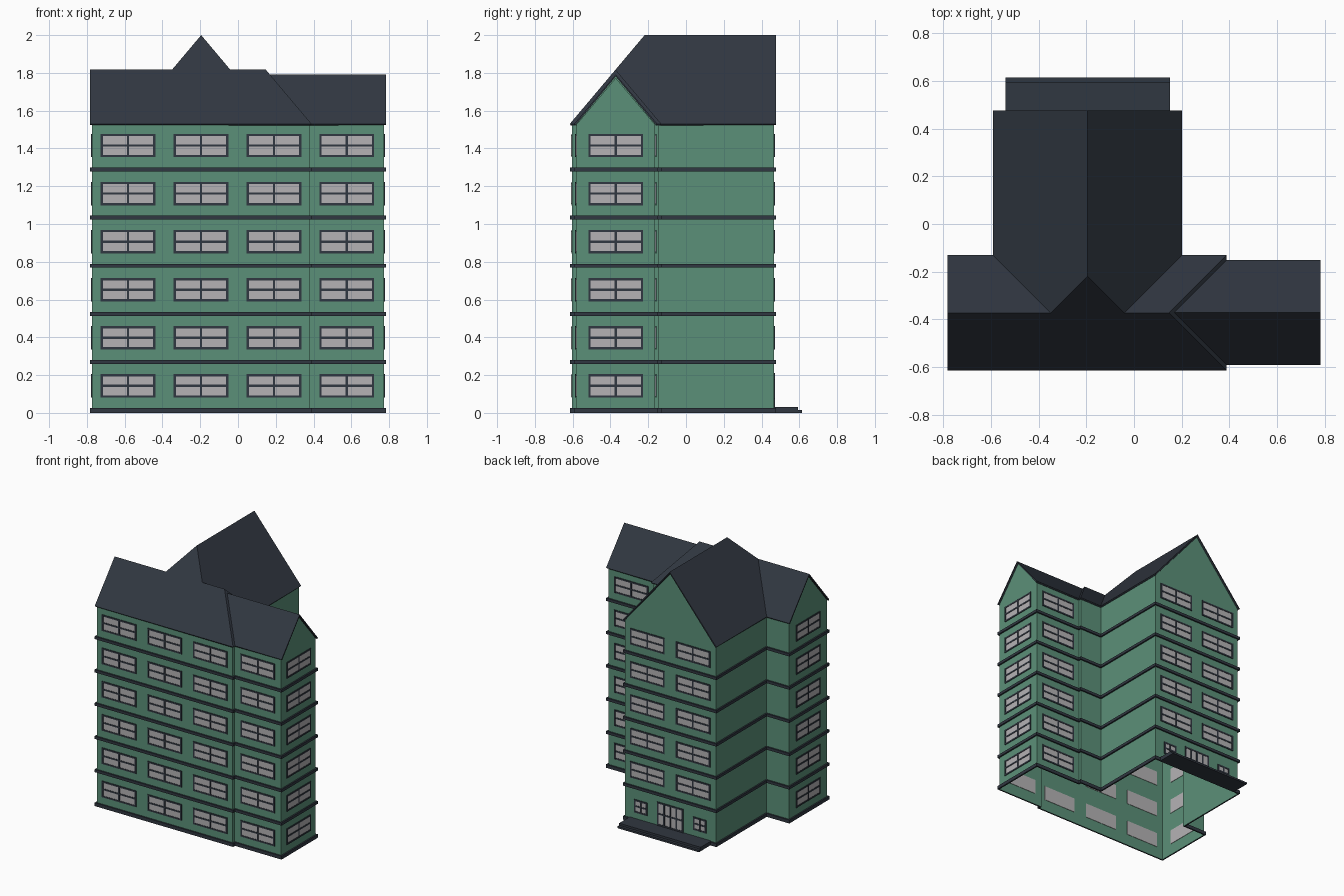
import bpy, bmesh
from math import radians
from mathutils import Matrix, Vector

if "Cube" in bpy.data.objects:
    bpy.data.objects.remove(bpy.data.objects["Cube"])


def material(name, rgb):
    m = bpy.data.materials.new(name)
    m.diffuse_color = (*rgb, 1)
    m.use_nodes = True
    m.node_tree.nodes["Principled BSDF"].inputs["Base Color"].default_value = m.diffuse_color
    return m


GREEN = material("green_wall", (0.105, 0.28, 0.19))
DARK = material("dark_slate", (0.03, 0.038, 0.052))
PANE = material("pane_grey", (0.46, 0.45, 0.46))


def finish(bm, name, mat):
    me = bpy.data.meshes.new(name)
    bm.to_mesh(me)
    bm.free()
    me.materials.append(mat)
    ob = bpy.data.objects.new(name, me)
    bpy.context.collection.objects.link(ob)
    return ob


def face(bm, pts):
    return bm.faces.new([bm.verts.new(p) for p in pts])


def box(bm, lo, hi, mat=Matrix()):
    lo, hi = Vector(lo), Vector(hi)
    m = mat @ Matrix.Translation((lo + hi) / 2) @ Matrix.Diagonal((*(hi - lo), 1))
    bmesh.ops.create_cube(bm, size=1, matrix=m)


# Plan: main bar, narrower right bay, rear wing
MX0, MX1, MY0, MY1 = -0.772, 0.378, -0.604, -0.142
RX1, RY0, RY1 = 0.772, -0.581, -0.163
WX0, WX1, WY1 = -0.58, 0.19, 0.466
OVER, TOP, FLOOR = 0.011, 1.525, 0.2545
OUTLINE = [(MX0, MY0), (MX1, MY0), (MX1, RY0), (RX1, RY0), (RX1, RY1), (MX1, RY1),
           (MX1, MY1), (WX1, MY1), (WX1, WY1), (WX0, WY1), (WX0, MY1), (MX0, MY1)]


def offset(d):
    out, n = [], len(OUTLINE)
    for i in range(n):
        a, b, c = (Vector(OUTLINE[(i + k) % n]) for k in (-1, 0, 1))
        e, f = (b - a).normalized(), (c - b).normalized()
        out.append(b + d * (Vector((e.y, -e.x)) + Vector((f.y, -f.x))))
    return out


# Roof slopes: hips where the volumes meet, gables at the outer ends
X0, X1, Y0, Y1 = MX0 - OVER, MX1 + OVER, MY0 - OVER, MY1 + OVER
R1, S0, S1 = RX1 + OVER, RY0 - OVER, RY1 + OVER
W0, W1, V1 = WX0 - OVER, WX1 + OVER, WY1 + OVER
m, w, r = (Y1 - Y0) / 2, (W1 - W0) / 2, (S1 - S0) / 2
ym, yr, cx = (Y0 + Y1) / 2, (S0 + S1) / 2, (W0 + W1) / 2
EAVE = 1.53
SLOPE = (2 - EAVE) / w
hip, val = (X1 - m, ym, m), (X1 - r, yr, r)
wl, wr, peak = (W0 + m, ym, m), (W1 - m, ym, m), (cx, Y0 + w, w)
slopes = [
    [(X0, Y0, 0), (X1, Y0, 0), hip, wr, peak, wl, (X0, ym, m)],
    [(X0, ym, m), wl, (W0, Y1, 0), (X0, Y1, 0)],
    [(W0, V1, 0), (W0, Y1, 0), wl, peak, (cx, V1, w)],
    [(W1, V1, 0), (W1, Y1, 0), wr, peak, (cx, V1, w)],
    [(W1, Y1, 0), wr, hip, (X1, Y1, 0)],
    [(X1, Y0, 0), (X1, S0, 0), val, (X1, S1, 0), (X1, Y1, 0), hip],
    [(X1, S0, 0), (R1, S0, 0), (R1, yr, r), val],
    [(X1, S1, 0), (R1, S1, 0), (R1, yr, r), val],
]
bm = bmesh.new()
for s in slopes:
    f = face(bm, [(x, y, EAVE + SLOPE * d) for x, y, d in s])
    f.normal_update()
    if f.normal.z < 0:
        f.normal_flip()
bmesh.ops.remove_doubles(bm, verts=bm.verts, dist=1e-4)
roof = finish(bm, "roof", DARK)
mod = roof.modifiers.new("thickness", 'SOLIDIFY')
mod.thickness, mod.offset = 0.01, -1

# Walls: open shell with gable triangles
bm = bmesh.new()
for i, a in enumerate(OUTLINE):
    b = OUTLINE[(i + 1) % len(OUTLINE)]
    face(bm, [(*a, 0), (*b, 0), (*b, TOP), (*a, TOP)])
for a, b in [((RX1, RY0), (RX1, RY1)), ((MX0, MY1), (MX0, MY0)), ((WX1, WY1), (WX0, WY1))]:
    a, b = Vector(a), Vector(b)
    face(bm, [(*a, TOP), (*b, TOP), (*((a + b) / 2), TOP + SLOPE * (b - a).length / 2)])
bmesh.ops.remove_doubles(bm, verts=bm.verts, dist=1e-4)
finish(bm, "walls", GREEN)

# Floor bands around the whole outline
bm = bmesh.new()
inner, outer = offset(0), offset(OVER)
for k in range(6):
    z0, z1 = (k * FLOOR + 0.005 if k else 0), k * FLOOR + 0.026
    for i in range(len(inner)):
        j = (i + 1) % len(inner)
        a, b, c, d = inner[i], inner[j], outer[j], outer[i]
        face(bm, [(*d, z0), (*c, z0), (*c, z1), (*d, z1)])
        face(bm, [(*d, z1), (*c, z1), (*b, z1), (*a, z1)])
        face(bm, [(*a, z0), (*b, z0), (*c, z0), (*d, z0)])
bmesh.ops.remove_doubles(bm, verts=bm.verts, dist=1e-4)
finish(bm, "floor_bands", DARK)

# Windows and door: pane plus frame and glazing bars
frames, panes = bmesh.new(), bmesh.new()


def window(x, y, z, turn, wd=0.29, ht=0.124, cols=2, rows=2, t=0.012):
    mt = Matrix.Translation((x, y, z)) @ Matrix.Rotation(radians(turn), 4, 'Z')
    a, b = wd / 2, ht / 2
    box(panes, (-a + t / 2, -0.003, -b + t / 2), (a - t / 2, 0.003, b - t / 2), mt)
    for i in range(cols + 1):
        p = -a + t / 2 + i * (wd - t) / cols
        box(frames, (p - t / 2, -0.006, -b), (p + t / 2, -0.001, b), mt)
    for i in range(rows + 1):
        p = -b + t / 2 + i * (ht - t) / rows
        box(frames, (-a, -0.0055, p - t / 2), (a, -0.001, p + t / 2), mt)


wc = (WX0 + WX1) / 2
bay = (MX1 + RX1) / 2 + 0.001
for k in range(6):
    z = 0.143 + k * FLOOR
    for x in (-0.582, -0.196, 0.19):
        window(x, MY0, z, 0)
    window(bay, RY0, z, 0)
    window(bay, RY1, z, 180)
    window(RX1, (RY0 + RY1) / 2, z, 90)
    window(MX0, (MY0 + MY1) / 2, z, -90)
    if k:
        for s in (-1, 1):
            window(wc + s * 0.193, WY1, z, 180)
for s in (-1, 1):
    window(wc + s * 0.25, WY1, 0.127, 180, 0.11, 0.1)
window(wc, WY1, 0.12, 180, 0.22, 0.18, 4, 2)
finish(frames, "window_and_door_frames", DARK)
finish(panes, "window_and_door_panes", PANE)

# Entrance steps behind the rear wing
bm = bmesh.new()
box(bm, (wc - 0.345, WY1, 0), (wc + 0.345, 0.615, 0.014))
box(bm, (wc - 0.345, WY1, 0.014), (wc + 0.345, 0.594, 0.03))
finish(bm, "entrance_steps", DARK)
